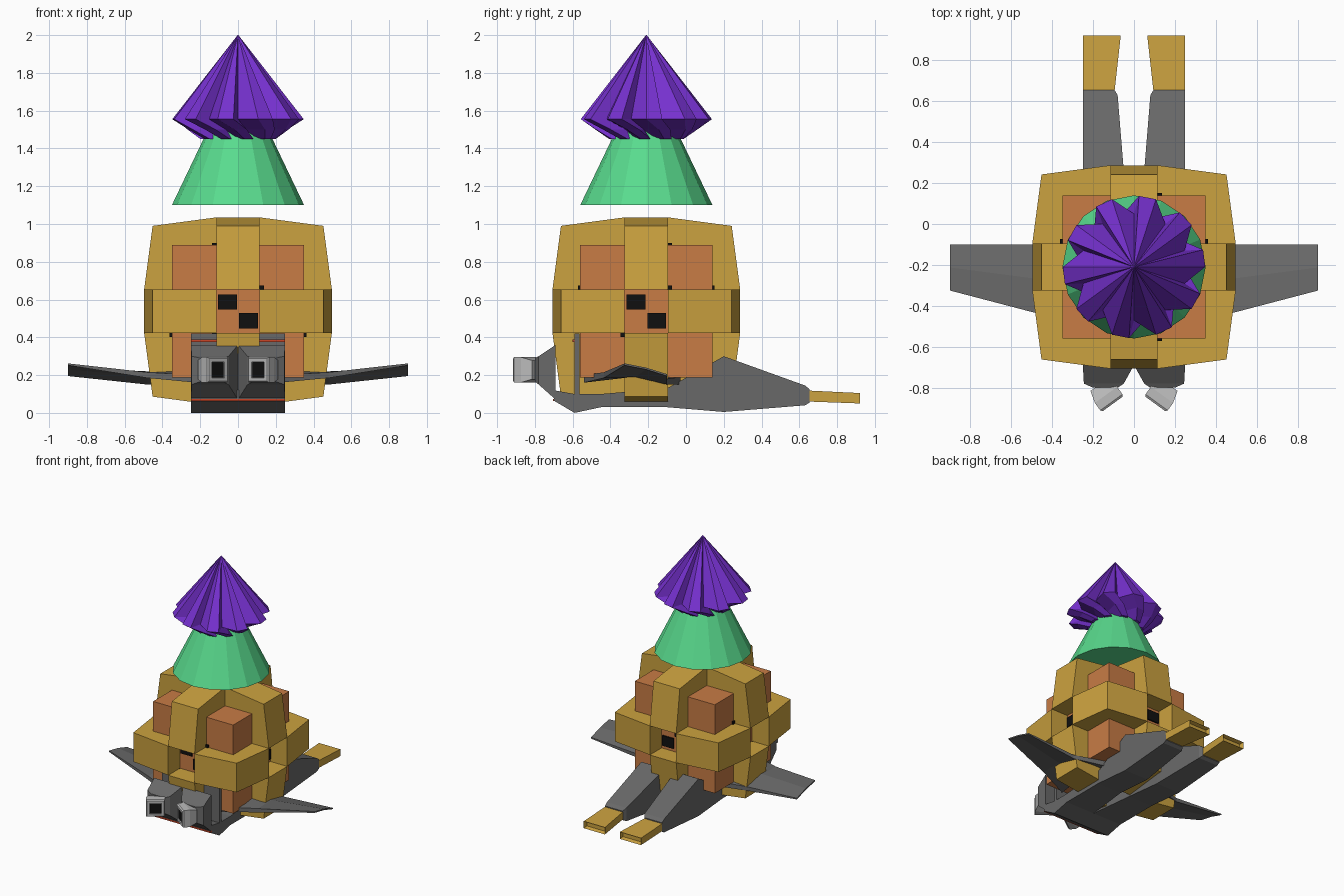
import bpy, bmesh
from math import cos, sin, radians, pi
from mathutils import Matrix, Vector

if "Cube" in bpy.data.objects:
    bpy.data.objects.remove(bpy.data.objects["Cube"])

C = Vector((0, -0.21, 0.538))          # centre of the cube body


def material(name, *rgb):
    m = bpy.data.materials.new(name)
    m.diffuse_color = (*rgb, 1)
    m.use_nodes = True
    m.node_tree.nodes["Principled BSDF"].inputs["Base Color"].default_value = m.diffuse_color
    return m


gold = material("gold", 0.60, 0.36, 0.05)
orange = material("orange", 0.58, 0.20, 0.06)
black = material("black", 0.005, 0.005, 0.005)
grey = material("grey", 0.14, 0.14, 0.14)
silver = material("silver", 0.5, 0.5, 0.5)
green = material("green", 0.10, 0.71, 0.27)
purple = material("purple", 0.18, 0.03, 0.62)
red = material("red", 0.6, 0.06, 0.02)


def finish(name, bm, mat):
    bmesh.ops.recalc_face_normals(bm, faces=bm.faces)
    me = bpy.data.meshes.new(name)
    bm.to_mesh(me)
    bm.free()
    me.materials.append(mat)
    ob = bpy.data.objects.new(name, me)
    bpy.context.collection.objects.link(ob)
    return ob


def skin(bm, rings):
    """Join equal-length point rings with quads and cap both ends."""
    vs = [[bm.verts.new(p) for p in r] for r in rings]
    n = len(vs[0])
    for a, b in zip(vs, vs[1:]):
        for i in range(n):
            bm.faces.new((a[i], a[(i + 1) % n], b[(i + 1) % n], b[i]))
    bm.faces.new(vs[0])
    return bm.faces.new(vs[-1])


def add_box(bm, lo, hi):
    rect = lambda z: [(lo[0], lo[1], z), (hi[0], lo[1], z), (hi[0], hi[1], z), (lo[0], hi[1], z)]
    skin(bm, [rect(lo[2]), rect(hi[2])])


def loft_y(bm, sections, s):
    """Rectangular sections (y, x_in, x_out, z_low, z_high), on side s."""
    return skin(bm, [[(s * a, y, lo), (s * b, y, lo), (s * b, y, hi), (s * a, y, hi)]
                     for y, a, b, lo, hi in sections])


# orange core cube
bm = bmesh.new()
add_box(bm, C - Vector((.35, .35, .35)), C + Vector((.35, .35, .35)))
finish("core_cube", bm, orange)

# twelve gold corner brackets, forming three interrupted rings
bm = bmesh.new()
prof = [(.115, .497), (.452, .452), (.497, .115), (.3, .115), (.3, .3), (.115, .3)]
for axis in range(3):
    for su in (1, -1):
        for sv in (1, -1):
            rings = []
            for w in (-.115, .115):
                ring = []
                for u, v in prof:
                    p = Vector((0, 0, 0))
                    p[axis], p[(axis + 1) % 3], p[(axis + 2) % 3] = w, su * u, sv * v
                    ring.append(C + p)
                rings.append(ring)
            skin(bm, rings)
finish("corner_brackets", bm, gold)

# black blocks in each face opening, with small chips beside it
bm = bmesh.new()
for axis in range(3):
    for s in (1, -1):
        for t in (1, -1):
            p, q = Vector((0, 0, 0)), Vector((0, 0, 0))
            i, j = [k for k in range(3) if k != axis]
            flip = 1 if axis == 1 else s
            if axis == 0:
                flip = -s
            hand = -t * (1 if s == -1 or axis == 0 else flip)
            p[axis], p[i], p[j] = s * .345, hand * .055, t * .05
            h = Vector((.05, .05, .05))
            h[axis], h[j] = .016, .04
            add_box(bm, C + p - h, C + p + h)
            q[axis], q[i], q[j] = s * .35, t * .125, t * .125
            h = Vector((.012, .012, .012))
            add_box(bm, C + q - h, C + q + h)
finish("opening_blocks", bm, black)

# green lower cone
bm = bmesh.new()
n = 16
skin(bm, [[(r * cos(2 * pi * i / n), C.y + r * sin(2 * pi * i / n), z) for i in range(n)]
          for r, z in ((.35, 1.10), (.13, 1.56))])
finish("lower_cone", bm, green)

# purple pinwheel cone with swept teeth under the rim
bm = bmesh.new()
teeth = 10
rings = []
for z, outer, inner, twist in ((1.45, .20, .13, 28), (1.50, .27, .17, 14), (1.555, .348, .26, 0), (2, .002, .0015, 0)):
    ring = []
    for k in range(teeth):
        for r, d in ((outer, 0), (outer, 14), (inner, 18)):
            a = radians(36 * k + d + twist)
            ring.append((r * cos(a), C.y + r * sin(a), z))
    rings.append(ring)
skin(bm, rings)
finish("swirl_cone", bm, purple)

for s, side in ((1, "right"), (-1, "left")):
    # runner under the body, swelling into the tail leg
    bm = bmesh.new()
    loft_y(bm, [(-.70, 0, .25, .065, .12), (-.59, 0, .25, 0, .10), (-.45, .0, .25, .03, .10),
                (-.10, .04, .25, .03, .13), (.20, .045, .25, .005, .30),
                (.63, .08, .25, .04, .145), (.655, .095, .25, .055, .125)], s)
    finish(side + "_runner", bm, grey)

    # gold tail nozzle with recessed end
    bm = bmesh.new()
    end = loft_y(bm, [(.65, .095, .25, .06, .118), (.92, .065, .25, .05, .105)], s)
    bmesh.ops.recalc_face_normals(bm, faces=bm.faces)
    bmesh.ops.inset_region(bm, faces=[end], thickness=.012)
    bmesh.ops.translate(bm, verts=end.verts, vec=(0, -.03, 0))
    finish(side + "_nozzle", bm, gold)

    # tapered eye socket
    bm = bmesh.new()
    loft_y(bm, [(-.80, .08, .20, .165, .29), (-.78, .05, .245, .15, .30),
                (-.69, 0, .25, .07, .36)], s)
    finish(side + "_socket", bm, grey)

    # square eye tube, toed inwards
    bm = bmesh.new()
    sq = lambda h, y: [(-h, y, -h), (h, y, -h), (h, y, h), (-h, y, h)]
    skin(bm, [sq(.05, .06), sq(.067, 0), sq(.067, -.045), sq(.06, -.055), sq(.042, -.055), sq(.04, -.04)])
    eye = Matrix.Translation((s * .137, -.835, .228)) @ Matrix.Rotation(-s * radians(36), 4, 'Z')
    bm.transform(eye)
    finish(side + "_eye_tube", bm, silver)
    bm = bmesh.new()
    add_box(bm, (-.04, -.048, -.04), (.04, -.035, .04))
    bm.transform(eye)
    finish(side + "_pupil", bm, black)

    # thin tapered wing, front edge raised
    bm = bmesh.new()
    skin(bm, [[(s * x, y0, z0), (s * x, (y0 + y1) / 2, zm), (s * x, y1, z1),
               (s * x, y1, z1 - t), (s * x, (y0 + y1) / 2, zm - t), (s * x, y0, z0 - t)]
              for x, y0, y1, z0, zm, z1, t in ((.22, -.54, -.03, .20, .23, .19, .04),
                                               (.48, -.435, -.10, .215, .22, .18, .03),
                                               (.90, -.325, -.10, .262, .24, .205, .01))])
    finish(side + "_wing", bm, grey)

# face plate behind the sockets, with red trim strips
bm = bmesh.new()
add_box(bm, (-.25, -.59, .03), (.25, -.565, .42))
finish("face_plate", bm, grey)
bm = bmesh.new()
add_box(bm, (-.25, -.60, .375), (.25, -.58, .388))
add_box(bm, (-.25, -.703, .062), (.25, -.68, .074))
finish("trim_strips", bm, red)
